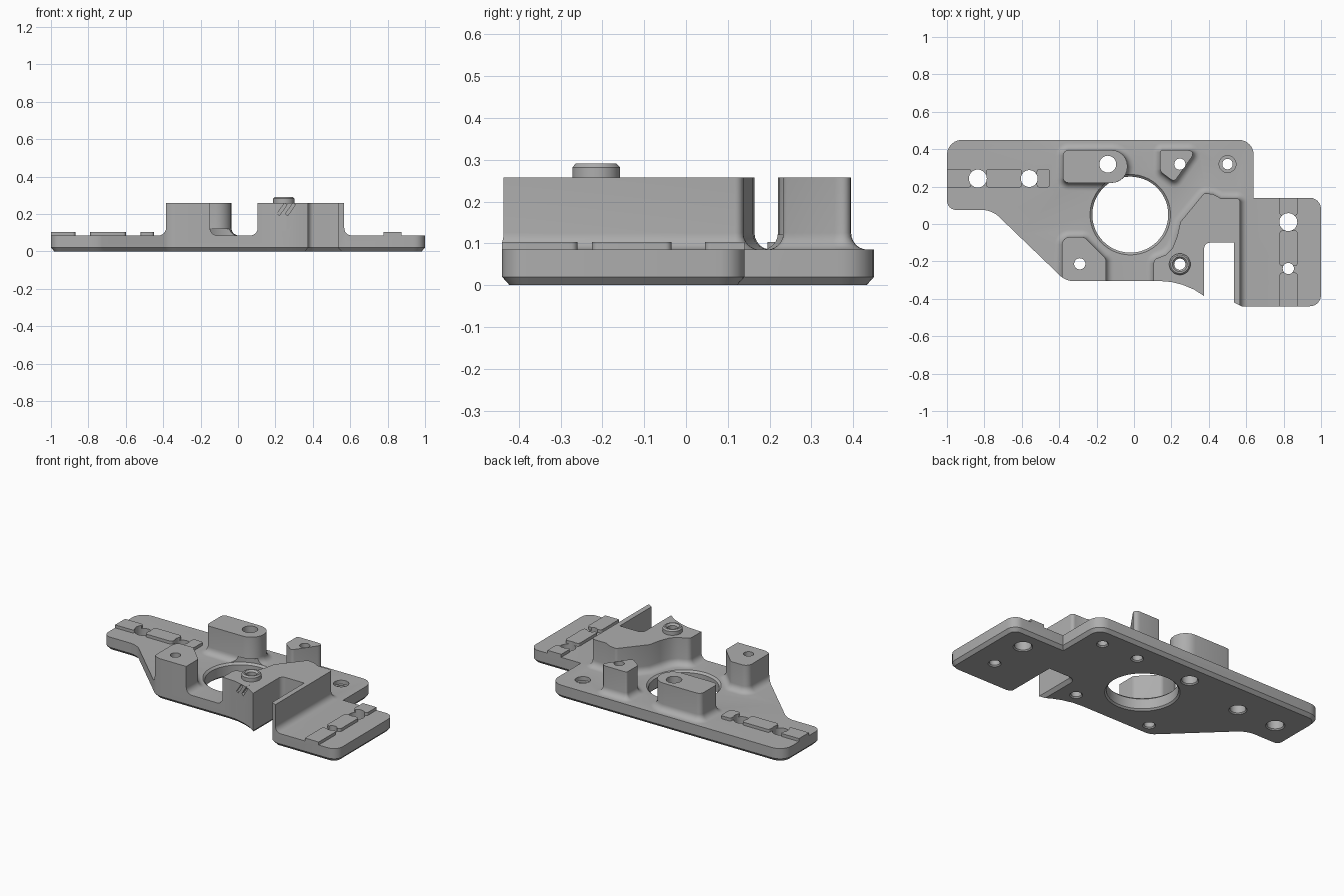
import bpy, bmesh, math
from mathutils import Vector
from mathutils.geometry import interpolate_bezier

cube = bpy.data.objects.get("Cube")
if cube:
    bpy.data.objects.remove(cube)

grey = bpy.data.materials.new("machined_grey")
grey.use_nodes = True
COLOUR = (0.42, 0.42, 0.42, 1)
grey.diffuse_color = COLOUR
grey.node_tree.nodes["Principled BSDF"].inputs["Base Color"].default_value = COLOUR

TOP = 0.085      # deck height of the plate
PILLAR = 0.258   # height of the raised pads


def rounded(corners):
    """Outline from (x, y[, radius]) corners, with arcs where a radius is given."""
    pts, n = [], len(corners)
    for i, c in enumerate(corners):
        v = Vector((c[0], c[1], 0))
        r = c[2] if len(c) > 2 else 0
        if not r:
            pts.append(v)
            continue
        a = (Vector((*corners[i - 1][:2], 0)) - v).normalized()
        b = (Vector((*corners[(i + 1) % n][:2], 0)) - v).normalized()
        d = r / math.tan(a.angle(b) / 2)
        pts += interpolate_bezier(v + a * d, v + a * d * 0.45, v + b * d * 0.45, v + b * d, 7)
    return pts


def circle(x, y, r, n=48):
    return [Vector((x + r * math.cos(math.tau * i / n), y + r * math.sin(math.tau * i / n), 0))
            for i in range(n)]


def offset(pts, d):
    """Move an outline outwards by d with mitred corners."""
    n = len(pts)
    area = sum(pts[i - 1].x * pts[i].y - pts[i].x * pts[i - 1].y for i in range(n))
    s = 1 if area > 0 else -1
    out = []
    for i, p in enumerate(pts):
        e1 = (p - pts[i - 1]).normalized()
        e2 = (pts[(i + 1) % n] - p).normalized()
        n1, n2 = Vector((e1.y, -e1.x, 0)) * s, Vector((e2.y, -e2.x, 0)) * s
        out.append(p + (n1 + n2) * d / max(1 + n1.dot(n2), 0.3))
    return out


def loft(name, pts, layers):
    """Solid from one outline, stacked as (height, outward offset) layers."""
    bm = bmesh.new()
    rings = [[bm.verts.new((p.x, p.y, z)) for p in offset(pts, d)] for z, d in layers]
    for lo, hi in zip(rings, rings[1:]):
        for i in range(len(lo)):
            bm.faces.new((lo[i - 1], lo[i], hi[i], hi[i - 1]))
    bm.faces.new(rings[0])
    bm.faces.new(rings[-1])
    bmesh.ops.recalc_face_normals(bm, faces=bm.faces[:])
    mesh = bpy.data.meshes.new(name)
    bm.to_mesh(mesh)
    bm.free()
    mesh.materials.append(grey)
    ob = bpy.data.objects.new(name, mesh)
    bpy.context.collection.objects.link(ob)
    return ob


def combine(target, tool, operation):
    """Apply a boolean and remove the tool."""
    mod = target.modifiers.new(operation, "BOOLEAN")
    mod.operation, mod.object, mod.solver = operation, tool, "EXACT"
    bpy.context.view_layer.objects.active = target
    bpy.ops.object.modifier_apply(modifier=mod.name)
    bpy.data.objects.remove(tool)


def rect(x0, x1, y0, y1, r=0):
    return rounded([(x0, y0, r), (x1, y0, r), (x1, y1, r), (x0, y1, r)])


# Plate outline, with the open slot and the swept front edge
plate_outline = rounded([
    (-1, 0.45, 0.08), (0.64, 0.45, 0.08), (0.64, 0.14), (1, 0.14, 0.06), (1, -0.44, 0.06),
    (0.575, -0.44), (0.535, -0.42), (0.535, -0.1), (0.375, -0.1, 0.03), (0.375, -0.385),
    (0.32, -0.35), (0.26, -0.325), (0.2, -0.31), (0.14, -0.305),
    (-0.365, -0.305, 0.09), (-0.76, 0.075, 0.12), (-1, 0.075, 0.05)])
plate = loft("mounting_plate", plate_outline, [(0, -0.018), (0.02, 0), (0.4, 0)])

# Height envelope: flat deck plus every raised feature
deck = loft("deck", rect(-1.2, 1.2, -0.7, 0.7), [(-0.1, 0), (TOP, 0)])

FILLET = 0.04
fillet_layers = [(0.05, FILLET)]
for k in range(7):
    a = math.pi / 2 * k / 6
    fillet_layers.append((TOP + FILLET * (1 - math.cos(a)), FILLET * (1 - math.sin(a))))
fillet_layers.append((PILLAR, 0))

pillars = {
    "rear_left_pad": [(-0.38, 0.22, 0.03), (-0.38, 0.395, 0.03), (-0.035, 0.395, 0.085), (-0.035, 0.22, 0.085)],
    "rear_pad": [(0.14, 0.395, 0.012), (0.335, 0.395, 0.025), (0.215, 0.225, 0.02), (0.14, 0.28, 0.03)],
    "front_pad": [(-0.385, -0.6), (-0.385, -0.07, 0.04), (-0.265, -0.07, 0.03), (-0.15, -0.185, 0.03), (-0.15, -0.6)],
    "slot_block": [(0.105, -0.6), (0.105, -0.19, 0.03), (0.17, -0.165), (0.205, -0.13), (0.23, -0.07),
                   (0.248, 0.01), (0.375, 0.165, 0.02), (0.42, 0.16), (0.465, 0.137), (0.568, 0.137, 0.02),
                   (0.568, -0.6)],
}
for name, corners in pillars.items():
    combine(deck, loft(name, rounded(corners), fillet_layers), "UNION")

# Screw boss on the slot block
combine(deck, loft("boss", circle(0.245, -0.215, 0.057),
                   [(0.2, 0), (0.282, 0), (0.291, -0.008)]), "UNION")

# Low guide strips on both wings
for x0, x1 in ((-1.1, -0.87), (-0.79, -0.6), (-0.52, -0.45)):
    combine(deck, loft("left_strip", rect(x0, x1, 0.195, 0.295, 0.015), [(0.06, 0), (0.104, 0)]), "UNION")
for y0, y1 in ((0.045, 0.3), (-0.225, -0.035), (-0.6, -0.26)):
    combine(deck, loft("right_strip", rect(0.778, 0.875, y0, y1, 0.015), [(0.06, 0), (0.104, 0)]), "UNION")

combine(plate, deck, "INTERSECT")

# Large bore, chamfered at both ends and running under the rear left pad
combine(plate, loft("bore", circle(-0.02, 0.05, 0.203, 96),
                    [(-0.02, 0.03), (0.01, 0), (TOP - 0.012, 0), (TOP, 0.012), (0.12, 0.012)]), "DIFFERENCE")

# Through holes with a small chamfer underneath
for x, y, r in ((-0.835, 0.243, 0.048), (-0.56, 0.243, 0.045), (-0.14, 0.32, 0.045),
                (0.245, 0.32, 0.03), (0.5, 0.32, 0.028), (-0.29, -0.213, 0.03),
                (0.245, -0.215, 0.03), (0.825, 0.01, 0.048), (0.825, -0.238, 0.03)):
    combine(plate, loft("hole", circle(x, y, r, 32),
                        [(-0.01, 0.017), (0.007, 0), (0.5, 0)]), "DIFFERENCE")

# Countersinks on the rear right hole and the boss
combine(plate, loft("counterbore", circle(0.5, 0.32, 0.045, 32), [(0.06, 0), (0.2, 0)]), "DIFFERENCE")
combine(plate, loft("boss_countersink", circle(0.245, -0.215, 0.03, 32),
                    [(0.28, 0), (0.3, 0.018)]), "DIFFERENCE")

# Two slanted grooves on the front of the block
for x in (0.235, 0.28):
    groove = loft("groove", rect(-0.008, 0.008, -0.02, 0.02), [(-0.035, 0), (0.035, 0)])
    groove.location = (x, -0.325, 0.225)
    groove.rotation_euler.y = math.radians(35)
    bpy.context.view_layer.update()
    combine(plate, groove, "DIFFERENCE")

# Smooth fillets and bores, keep machined edges crisp
bpy.ops.object.select_all(action="DESELECT")
plate.select_set(True)
bpy.context.view_layer.objects.active = plate
bpy.ops.object.shade_smooth_by_angle(angle=math.radians(28))
